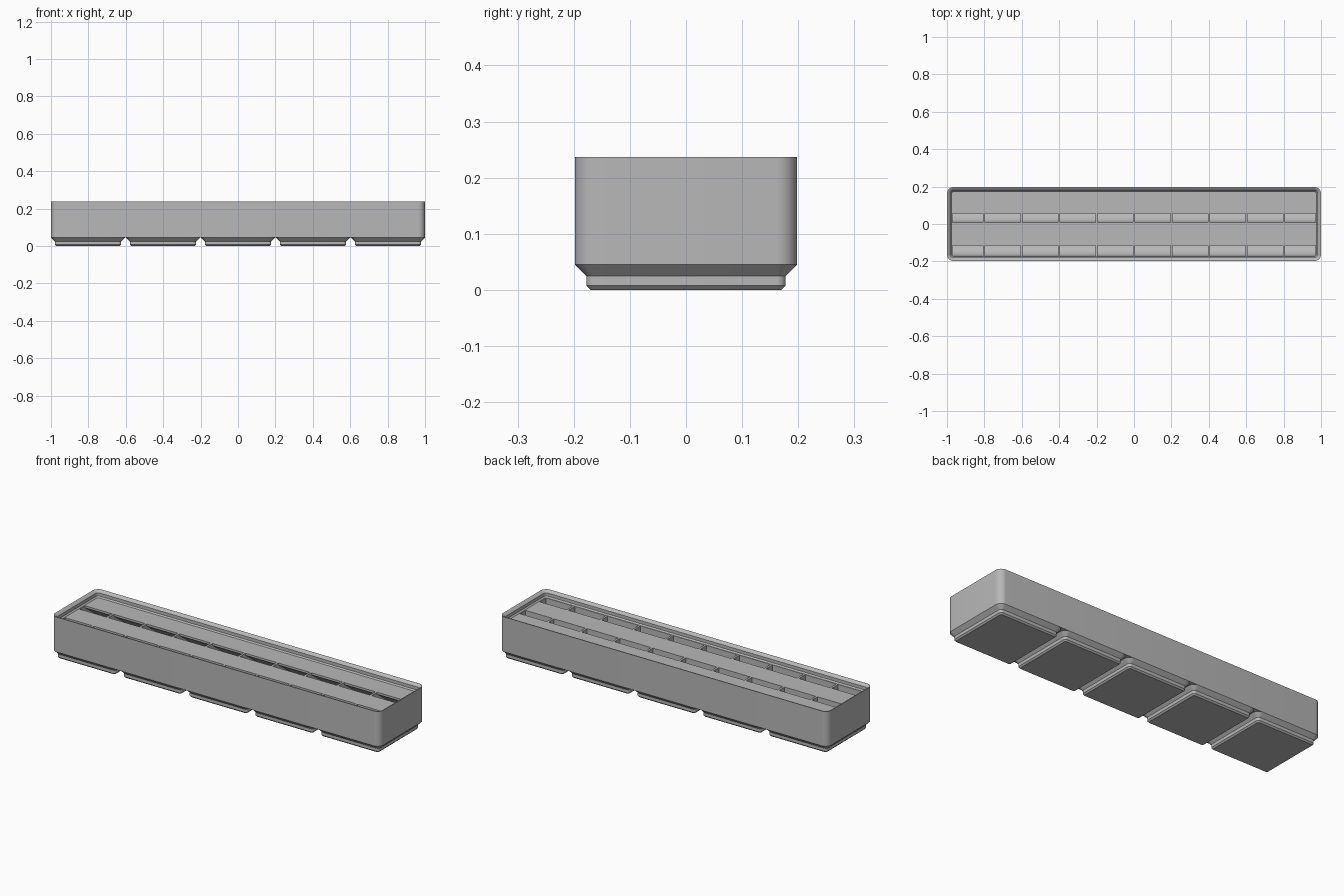
import bpy, bmesh
from math import sin, cos, tan, pi, radians

if "Cube" in bpy.data.objects:
    bpy.data.objects.remove(bpy.data.objects["Cube"])

grey = bpy.data.materials.new("plain grey")
grey.use_nodes = True
grey.diffuse_color = (0.48, 0.48, 0.48, 1)
grey.node_tree.nodes["Principled BSDF"].inputs["Base Color"].default_value = (0.48, 0.48, 0.48, 1)

MM = 2 / 209.5            # one millimetre in model units
UNIT = 42 * MM            # grid pitch
HX, HY = 1.0, 20.75 * MM  # outer half sizes
R = 3.75 * MM             # outer corner radius
FLOOR, DECK, TOP = 7 * MM, 21 * MM, 24.8 * MM


def new_object(name, bm):
    bmesh.ops.recalc_face_normals(bm, faces=bm.faces)
    mesh = bpy.data.meshes.new(name)
    bm.to_mesh(mesh)
    bm.free()
    mesh.materials.append(grey)
    obj = bpy.data.objects.new(name, mesh)
    bpy.context.collection.objects.link(obj)
    return obj


def smooth(obj):
    bpy.ops.object.select_all(action="DESELECT")
    obj.select_set(True)
    bpy.context.view_layer.objects.active = obj
    bpy.ops.object.shade_smooth_by_angle(angle=radians(30))


def ring(bm, cx, hx, hy, r, z, steps=8):
    """Rounded rectangle loop of vertices."""
    verts = []
    for q, (sx, sy) in enumerate([(1, 1), (-1, 1), (-1, -1), (1, -1)]):
        for i in range(steps + 1):
            a = (q + i / steps) * pi / 2
            verts.append(bm.verts.new((cx + sx * (hx - r) + r * cos(a),
                                       sy * (hy - r) + r * sin(a), z)))
    return verts


def loft(name, cx, hx, hy, profile):
    """Closed solid from (inset, height) pairs in millimetres."""
    bm = bmesh.new()
    rings = [ring(bm, cx, hx - d * MM, hy - d * MM, R - min(d, 2.95) * MM, z * MM)
             for d, z in profile]
    for a, b in zip(rings, rings[1:]):
        for i in range(len(a)):
            j = (i + 1) % len(a)
            bm.faces.new((a[i], a[j], b[j], b[i]))
    bm.faces.new(rings[0])
    bm.faces.new(rings[-1])
    return new_object(name, bm)


# Stepped feet, one per grid cell
for n in range(5):
    foot = loft(f"foot_{n + 1}", (n - 2) * UNIT, HY, HY,
                [(2.95, 0), (2.15, 0.8), (2.15, 2.6), (0, 4.75)])
    smooth(foot)

# Body with stepped stacking lip
body = loft("bin_body", 0, HX, HY,
            [(0, 4.75), (0, 24.8), (0.5, 24.8), (0.7, 24.7), (1.9, 23.5), (1.9, 21.7), (2.6, 21)])


def pocket_profile(front, tip, back):
    """Side outline of a pocket: front scoop, floor, and overhanging tab."""
    scoop = 7 * MM
    pts = [(front, DECK + 0.01)]
    for i in range(13):
        a = pi + i / 12 * pi / 2
        pts.append((front + scoop + scoop * cos(a), FLOOR + scoop + scoop * sin(a)))
    tab_under = DECK - 1.2 * MM
    pts += [(back, FLOOR),
            (back, tab_under - (back - tip) * tan(radians(36))),
            (tip, tab_under), (tip, DECK + 0.01)]
    return pts


# Two rows of ten pockets
cut = bmesh.new()
wall = 0.6 * MM
rows = [pocket_profile(-0.17, -0.115, -wall), pocket_profile(0.009, 0.057, 0.188)]
for outline in rows:
    for n in range(10):
        x0 = max((n - 5) * UNIT / 2 + wall, -0.971)
        x1 = min((n - 4) * UNIT / 2 - wall, 0.971)
        a = [cut.verts.new((x0, y, z)) for y, z in outline]
        b = [cut.verts.new((x1, y, z)) for y, z in outline]
        cut.faces.new(a)
        cut.faces.new(b[::-1])
        for i in range(len(a)):
            j = (i + 1) % len(a)
            cut.faces.new((a[i], b[i], b[j], a[j]))
cutter = new_object("pocket_cutter", cut)
cutter.hide_render = True

mod = body.modifiers.new("pockets", "BOOLEAN")
mod.operation = "DIFFERENCE"
mod.solver = "EXACT"
mod.object = cutter
bpy.context.view_layer.objects.active = body
bpy.ops.object.modifier_apply(modifier=mod.name)
bpy.data.objects.remove(cutter)
smooth(body)
